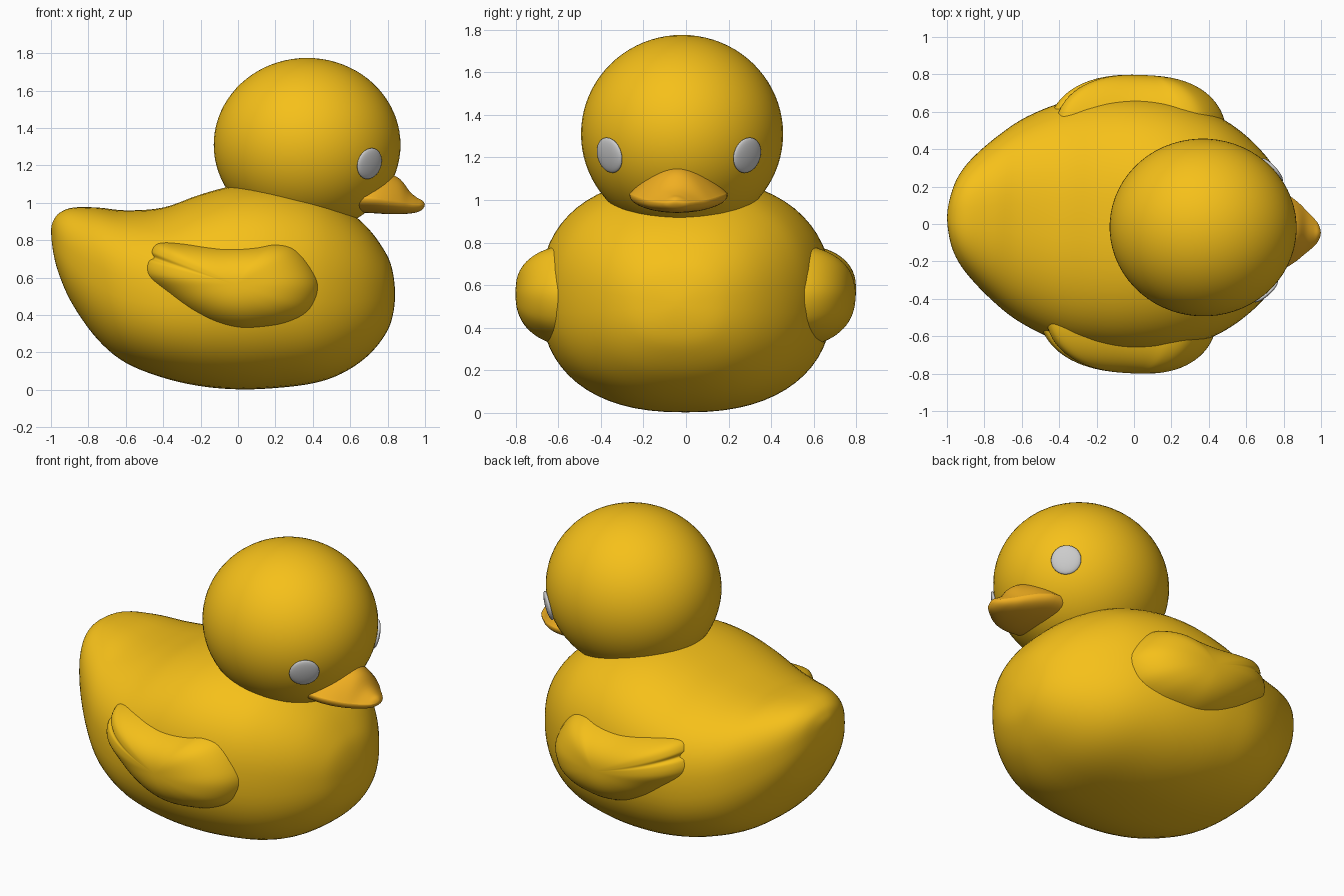
import bpy, bmesh, math
from mathutils import Matrix, Vector

if "Cube" in bpy.data.objects:
    bpy.data.objects.remove(bpy.data.objects["Cube"])

TURN = Matrix.Rotation(-0.05, 4, 'Z')   # whole toy is turned very slightly


def material(name, rgb):
    m = bpy.data.materials.new(name)
    m.diffuse_color = (*rgb, 1)
    m.use_nodes = True
    m.node_tree.nodes["Principled BSDF"].inputs["Base Color"].default_value = m.diffuse_color
    return m


yellow = material("yellow", (0.92, 0.53, 0.01))
orange = material("orange", (0.88, 0.43, 0.015))


def finish(name, bm, mat=None):
    bmesh.ops.remove_doubles(bm, verts=bm.verts, dist=1e-5)
    bmesh.ops.recalc_face_normals(bm, faces=bm.faces)
    bm.transform(TURN)
    for f in bm.faces:
        f.smooth = True
    me = bpy.data.meshes.new(name)
    bm.to_mesh(me)
    bm.free()
    if mat:
        me.materials.append(mat)
    ob = bpy.data.objects.new(name, me)
    bpy.context.collection.objects.link(ob)
    return ob


def spline(p, steps):
    """Smooth curve through p[1]..p[-2]; first and last are guide points."""
    out = []
    for i in range(1, len(p) - 2):
        for k in range(steps):
            t = k / steps
            out.append([0.5 * (2 * b + (c - a) * t + (2 * a - 5 * b + 4 * c - d) * t * t
                               + (3 * b - a - 3 * c + d) * t ** 3)
                        for a, b, c, d in zip(*p[i - 1:i + 3])])
    return out + [list(p[-2])]


def loft(name, rings, mat, cap=False):
    bm = bmesh.new()
    vs = [[bm.verts.new(c) for c in r] for r in rings]
    n = len(vs[0])
    for a, b in zip(vs, vs[1:]):
        for i in range(n):
            j = (i + 1) % n
            bm.faces.new((a[i], a[j], b[j], b[i]))
    if cap:
        bm.faces.new(vs[0])
    return finish(name, bm, mat)


def spow(v, e):
    return math.copysign(abs(v) ** e, v)


ANG = [2 * math.pi * i / 64 for i in range(64)]

# Body: stations of x, bottom z, top z, half width
st = [(-1.0, .85, .85, 0), (-.985, .72, .91, .11), (-.95, .60, .95, .21),
      (-.88, .45, .975, .31), (-.75, .27, .975, .435), (-.6, .145, .96, .545),
      (-.4, .065, .975, .635), (-.2, .02, 1.045, .675), (0, .003, 1.095, .685),
      (.2, .01, 1.10, .665), (.4, .035, 1.06, .605), (.55, .085, .985, .52),
      (.68, .17, .88, .405), (.77, .27, .765, .285), (.82, .37, .66, .165),
      (.84, .51, .51, 0)]


def flip(s):
    return (s[0], s[2], s[1], -s[3])


rings = []
for x, lo, hi, w in spline([flip(st[1])] + st + [flip(st[-2])], 5):
    rings.append([(x, w * spow(math.cos(a), .84),
                   (lo + hi) / 2 + (hi - lo) / 2 * spow(math.sin(a), .84)) for a in ANG])
loft("body", rings, yellow)

# Head
HC, HR = Vector((.37, 0, 1.31)), Vector((.5, .475, .465))
bm = bmesh.new()
bmesh.ops.create_uvsphere(bm, u_segments=64, v_segments=40, radius=1,
                          matrix=Matrix.Translation(HC) @ Matrix.Diagonal((*HR, 1)))
finish("head", bm, yellow)

# Eyes: thin lenses lying on the head
for side, label in ((-1, "right"), (1, "left")):
    x, z = .72, 1.21
    y = HR.y * math.sqrt(1 - ((x - HC.x) / HR.x) ** 2 - ((z - HC.z) / HR.z) ** 2)
    p = Vector((x, side * y, z))
    nrm = Vector([(p[i] - HC[i]) / HR[i] ** 2 for i in range(3)])
    bm = bmesh.new()
    bmesh.ops.create_uvsphere(
        bm, u_segments=32, v_segments=16, radius=1,
        matrix=Matrix.Translation(p) @ nrm.to_track_quat('Z', 'Y').to_matrix().to_4x4()
        @ Matrix.Diagonal((.085, .085, .02, 1)))
    finish(label + "_eye", bm)

# Beak: stations of x, half width, corner z, ridge z, underside z
bk = [(.6, .22, 1.03, 1.17, .95), (.72, .23, 1.03, 1.17, .945), (.80, .205, 1.02, 1.16, .94),
      (.87, .16, 1.005, 1.125, .94), (.92, .115, .995, 1.06, .943),
      (.96, .078, .99, 1.027, .95), (.987, .045, .988, 1.012, .965), (1.0, 0, .99, .99, .99)]
tip = bk[-2]
rings = []
for x, w, mid, top, bot in spline([bk[0]] + bk + [(tip[0], -tip[1], tip[2], tip[4], tip[3])], 4):
    ring = []
    for a in ANG:
        s = math.sin(a)
        z = mid + (top - mid) * s ** 2.2 if s > 0 else mid - (mid - bot) * abs(s) ** .8
        ring.append((x, w * math.cos(a), z))
    rings.append(ring)
loft("beak", rings, orange, cap=True)

# Wings: domed pillows over a smooth outline in x, z
ol = [(-.465, .645), (-.452, .69), (-.425, .708), (-.43, .74), (-.39, .78), (-.27, .785),
      (-.05, .77), (.13, .775), (.24, .785), (.335, .755), (.415, .66), (.455, .55),
      (.415, .43), (.315, .36), (.185, .325), (.035, .315), (-.115, .35),
      (-.265, .43), (-.395, .54), (-.452, .60)]
outline = spline([ol[-1]] + ol + ol[:2], 5)[:-1]
cx, cz = .03, .56
for side, label in ((-1, "right"), (1, "left")):
    rings = []
    for k in range(21):
        r = math.sin(k / 20 * math.pi / 2)
        y = side * (.5 + .298 * math.sqrt(max(0, 1 - r ** 2.5)))
        rings.append([(cx + (x - cx) * r * 1.03, y, cz + (z - cz) * r * 1.03)
                      for x, z in outline])
    loft(label + "_wing", rings[::-1], yellow, cap=True)
